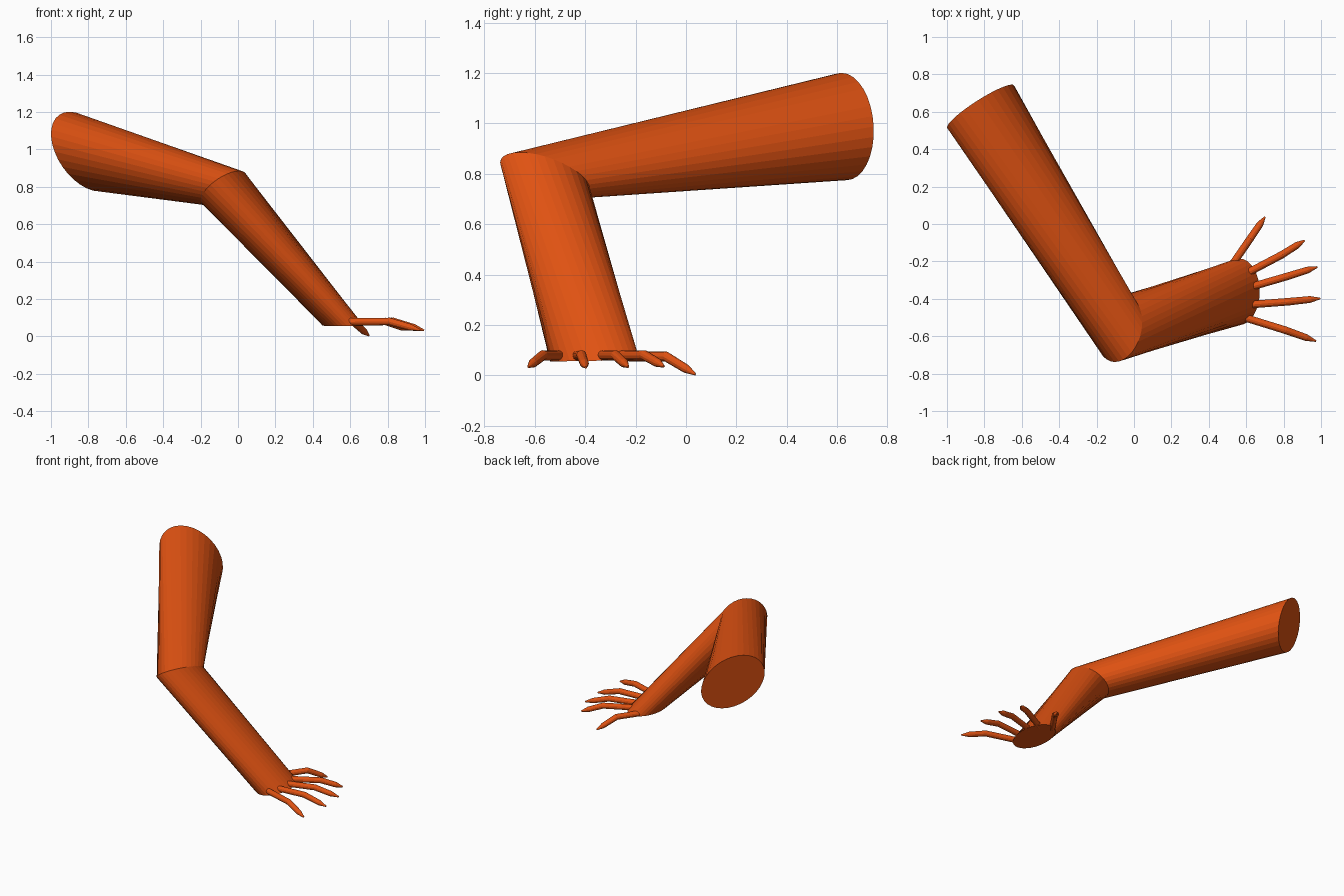
import bpy, bmesh, math
from mathutils import Vector

cube = bpy.data.objects.get("Cube")
if cube:
    bpy.data.objects.remove(cube, do_unlink=True)

orange = bpy.data.materials.new("burnt orange")
orange.use_nodes = True
colour = (0.75, 0.085, 0.006, 1)
orange.diffuse_color = colour
orange.node_tree.nodes["Principled BSDF"].inputs["Base Color"].default_value = colour


def ellipse(centre, a, b, count):
    """Points of an ellipse from its centre and two half axes."""
    centre, a, b = Vector(centre), Vector(a), Vector(b)
    angles = [2 * math.pi * i / count for i in range(count)]
    return [centre + a * math.cos(t) + b * math.sin(t) for t in angles]


def loft(name, rings):
    """Skin a closed tube over successive rings."""
    bm = bmesh.new()
    loops = [[bm.verts.new(p) for p in ring] for ring in rings]
    n = len(loops[0])
    for low, high in zip(loops, loops[1:]):
        for i in range(n):
            j = (i + 1) % n
            bm.faces.new((low[i], low[j], high[j], high[i]))
    bm.faces.new(loops[0][::-1])
    bm.faces.new(loops[-1])
    bmesh.ops.recalc_face_normals(bm, faces=bm.faces)
    mesh = bpy.data.meshes.new(name)
    bm.to_mesh(mesh)
    bm.free()
    mesh.materials.append(orange)
    obj = bpy.data.objects.new(name, mesh)
    bpy.context.collection.objects.link(obj)
    return obj


def digit(name, base, knuckle, tip, radius=0.02):
    """Round finger bent at the knuckle, with a tapered end."""
    base, knuckle, tip = Vector(base), Vector(knuckle), Vector(tip)
    path = [base, knuckle, knuckle.lerp(tip, 0.68), tip]
    sizes = [radius, radius, radius * 0.9, radius * 0.22]
    first, last = (knuckle - base).normalized(), (tip - knuckle).normalized()
    rings = []
    for p, r, d in zip(path, sizes, [first, first + last, last, last]):
        side = d.cross(Vector((0, 0, 1))).normalized()
        up = side.cross(d).normalized()
        rings.append(ellipse(p, side * r, up * r, 12))
    return loft(name, rings)


# Arm sections: shoulder cut, slanted elbow, flat wrist
SIDES = 32
shoulder = ellipse((-0.82, 0.627, 0.988), (0.161, 0.118, 0), (-0.08, -0.01, 0.213), SIDES)
elbow = ellipse((-0.078, -0.56, 0.793), (0.0875, 0.147, 0), (0.085, -0.10, 0.0925), SIDES)
wrist = ellipse((0.562, -0.362, 0.058), (0, 0.178, 0.003), (0.11, 0, 0), SIDES)
loft("arm", [shoulder, elbow, wrist])

# Fingers and thumb
digit("thumb", (0.52, -0.225, 0.075), (0.62, -0.08, 0.075), (0.70, 0.037, 0.004))
digit("index_finger", (0.60, -0.265, 0.078), (0.79, -0.165, 0.08), (0.912, -0.088, 0.036))
digit("middle_finger", (0.62, -0.338, 0.078), (0.82, -0.28, 0.08), (0.98, -0.23, 0.034))
digit("ring_finger", (0.61, -0.432, 0.078), (0.83, -0.415, 0.08), (0.995, -0.398, 0.032))
digit("little_finger", (0.59, -0.50, 0.078), (0.81, -0.568, 0.08), (0.973, -0.626, 0.034))
